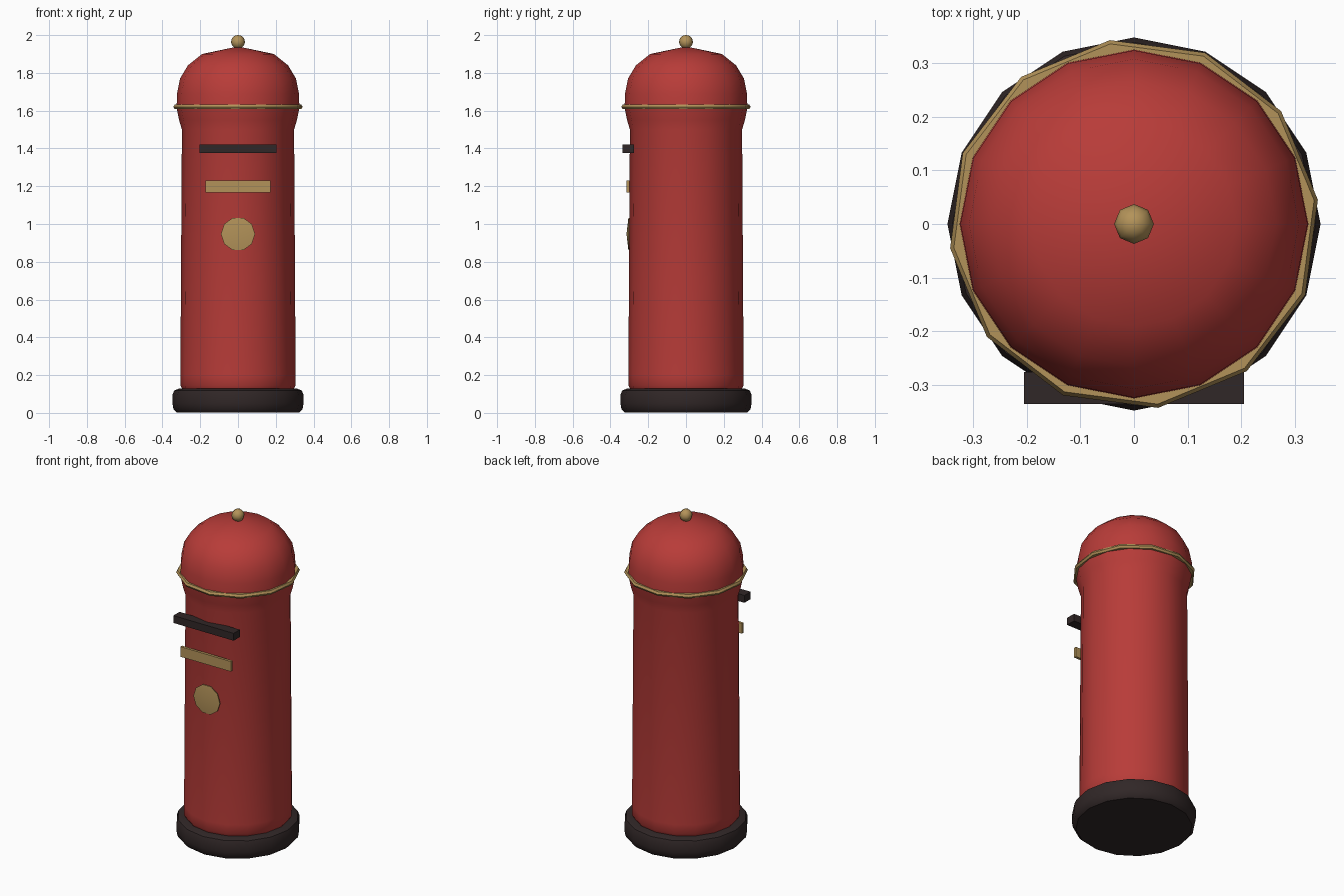
import bpy, bmesh, math
from mathutils import Matrix

if "Cube" in bpy.data.objects:
    bpy.data.objects.remove(bpy.data.objects["Cube"])


def material(name, rgb):
    m = bpy.data.materials.new(name)
    m.diffuse_color = (*rgb, 1)
    m.use_nodes = True
    m.node_tree.nodes["Principled BSDF"].inputs["Base Color"].default_value = m.diffuse_color
    return m


RED = material("red_paint", (0.48, 0.045, 0.04))
BLACK = material("black_paint", (0.03, 0.02, 0.02))
BRASS = material("brass", (0.45, 0.29, 0.10))


def finish(name, bm, mat, angle=40):
    bmesh.ops.remove_doubles(bm, verts=bm.verts, dist=1e-5)
    bmesh.ops.recalc_face_normals(bm, faces=bm.faces)
    me = bpy.data.meshes.new(name)
    bm.to_mesh(me)
    bm.free()
    me.materials.append(mat)
    ob = bpy.data.objects.new(name, me)
    bpy.context.collection.objects.link(ob)
    bpy.ops.object.select_all(action='DESELECT')
    ob.select_set(True)
    bpy.context.view_layer.objects.active = ob
    bpy.ops.object.shade_smooth_by_angle(angle=math.radians(angle))
    return ob


def lathe(name, profile, sides, mat, turn=0.0, closed=False, matrix=None):
    """Revolve (radius, height) points about z."""
    bm = bmesh.new()
    rings = [[bm.verts.new((r * math.cos(a), r * math.sin(a), z))
              for a in (math.radians(turn) + math.tau * i / sides for i in range(sides))]
             if r > 0 else [bm.verts.new((0, 0, z))] for r, z in profile]
    pairs = list(zip(rings, rings[1:]))
    if closed:
        pairs.append((rings[-1], rings[0]))
    for lo, hi in pairs:
        for i in range(sides):
            j = (i + 1) % sides
            if len(lo) == 1:
                bm.faces.new((lo[0], hi[j], hi[i]))
            elif len(hi) == 1:
                bm.faces.new((lo[i], lo[j], hi[0]))
            else:
                bm.faces.new((lo[i], lo[j], hi[j], hi[i]))
    if matrix:
        bm.transform(matrix)
    return finish(name, bm, mat)


def box(name, lo, hi, mat):
    bm = bmesh.new()
    size = [b - a for a, b in zip(lo, hi)]
    mid = [(a + b) / 2 for a, b in zip(lo, hi)]
    bmesh.ops.create_cube(bm, size=1, matrix=Matrix.Translation(mid) @ Matrix.Diagonal((*size, 1)))
    return finish(name, bm, mat)


# Rounded plinth
lathe("base", [(0, 0.003), (0.325, 0.003), (0.342, 0.02), (0.347, 0.05), (0.347, 0.095),
               (0.338, 0.118), (0.315, 0.128), (0, 0.128)], 16, BLACK)

# Pillar with flared neck
lathe("body", [(0, 0.12), (0.29, 0.12), (0.305, 0.145), (0.305, 0.2), (0.297, 1.5),
               (0.312, 1.55), (0.325, 1.615), (0, 1.615)], 16, RED)

# Domed cap
lathe("cap", [(0, 1.61), (0.325, 1.61), (0.323, 1.69), (0.307, 1.77), (0.265, 1.84),
              (0.19, 1.9), (0, 1.94)], 16, RED)

# Brass band under the cap
lathe("cap_band", [(0.315, 1.608), (0.338, 1.608), (0.345, 1.62), (0.338, 1.633), (0.315, 1.633)],
      12, BRASS, turn=7.5, closed=True)

# Finial ball
bm = bmesh.new()
bmesh.ops.create_uvsphere(bm, u_segments=8, v_segments=6, radius=0.037,
                          matrix=Matrix.Translation((0, 0, 1.964)))
finish("finial", bm, BRASS, 50)

# Front fittings: slot hood, name plate, round badge
box("slot_hood", (-0.205, -0.335, 1.375), (0.205, -0.275, 1.42), BLACK)
box("plate", (-0.172, -0.314, 1.168), (0.172, -0.298, 1.23), BRASS)
lathe("badge", [(0, 0), (0.09, 0), (0.09, 0.005), (0, 0.015)], 10, BRASS,
      matrix=Matrix.Translation((0, -0.300, 0.947)) @ Matrix.Rotation(math.pi / 2, 4, 'X'))
